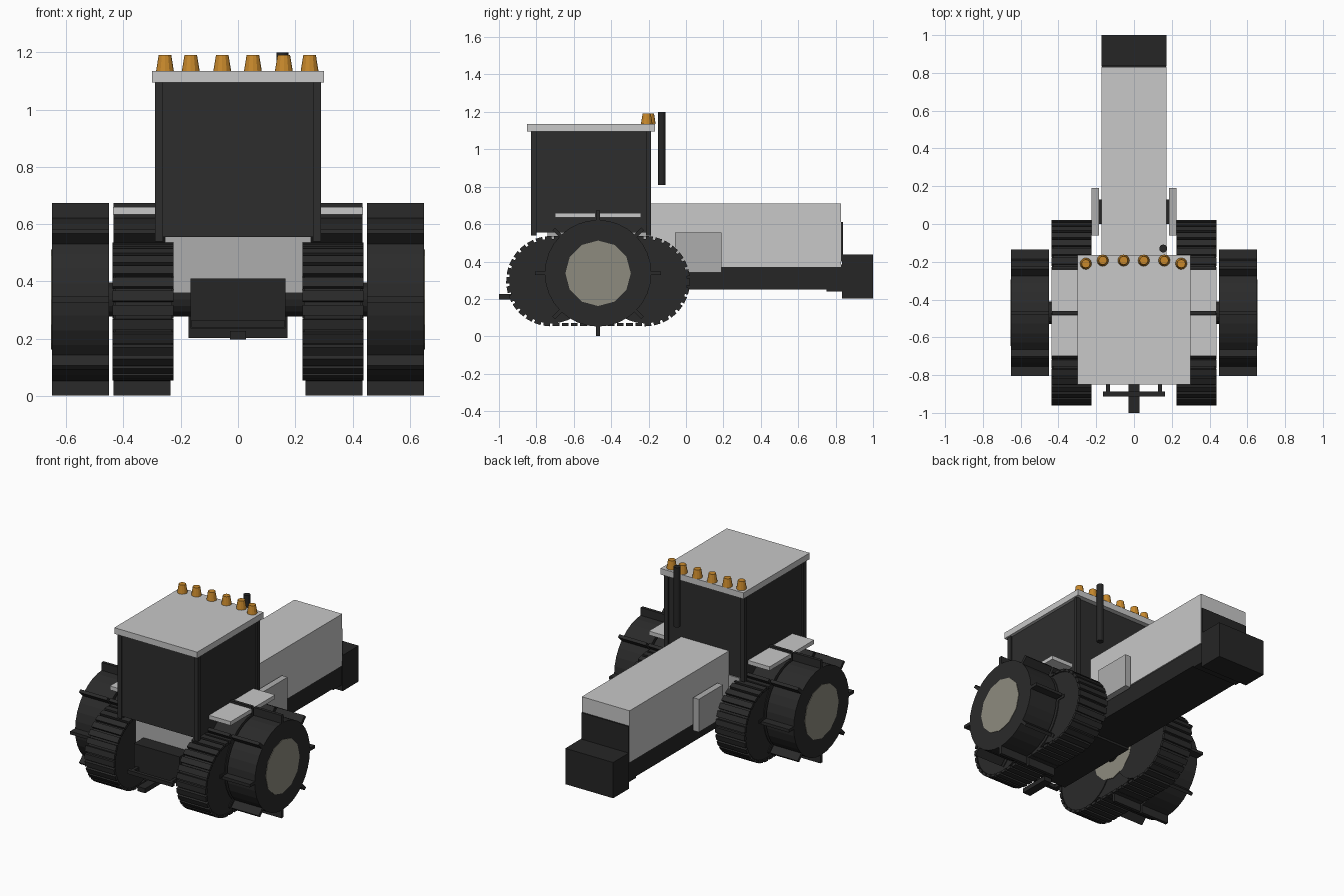
import bpy, math
from mathutils import Matrix, Vector

if "Cube" in bpy.data.objects:
    bpy.data.objects.remove(bpy.data.objects["Cube"])


def material(name, rgb):
    m = bpy.data.materials.new(name)
    m.diffuse_color = (*rgb, 1)
    m.use_nodes = True
    m.node_tree.nodes["Principled BSDF"].inputs["Base Color"].default_value = m.diffuse_color
    return m


LIGHT = material("light_grey_paint", (0.58, 0.58, 0.58))
MID = material("mid_grey_paint", (0.42, 0.42, 0.42))
GLASS = material("dark_cab", (0.027, 0.027, 0.027))
RUBBER = material("black_rubber", (0.023, 0.023, 0.023))
METAL = material("black_metal", (0.019, 0.019, 0.019))
HUB = material("beige_hub", (0.27, 0.26, 0.21))
AMBER = material("amber_beacon", (0.58, 0.25, 0.025))


def box(name, x, y, z, mat):
    """Box from (min, max) pairs."""
    verts = [(a, b, c) for a in x for b in y for c in z]
    faces = [(0, 1, 3, 2), (4, 6, 7, 5), (0, 4, 5, 1),
             (2, 3, 7, 6), (0, 2, 6, 4), (1, 5, 7, 3)]
    me = bpy.data.meshes.new(name)
    me.from_pydata(verts, [], faces)
    me.materials.append(mat)
    ob = bpy.data.objects.new(name, me)
    bpy.context.collection.objects.link(ob)
    return ob


def tube(name, centre, r1, r2, depth, sides, mat, along_x=False):
    rot = (0, math.pi / 2, 0) if along_x else (0, 0, 0)
    bpy.ops.mesh.primitive_cone_add(vertices=sides, radius1=r1, radius2=r2,
                                    depth=depth, location=centre, rotation=rot)
    ob = bpy.context.object
    ob.name = name
    ob.data.materials.append(mat)
    return ob


def mirrored_box(name, x, y, z, mat):
    box(name + "_right", x, y, z, mat)
    box(name + "_left", (-x[1], -x[0]), y, z, mat)


def bar_at(name, x, y, z, angle, length, thick, mat):
    """Cross bar spanning x, with its thick axis pointing along angle in the yz plane."""
    ob = box(name, x, (-thick / 2, thick / 2), (-length / 2, length / 2), mat)
    ob.matrix_world = Matrix.Translation((0, y, z)) @ Matrix.Rotation(angle, 4, 'X')
    return ob


# Cab, corner posts, roof and lower body
box("cab", (-0.28, 0.28), (-0.823, -0.197), (0.555, 1.095), GLASS)
for y in ((-0.83, -0.80), (-0.215, -0.188)):
    mirrored_box("cab_post", (0.262, 0.29), y, (0.54, 1.095), GLASS)
box("roof", (-0.30, 0.30), (-0.85, -0.165), (1.095, 1.135), LIGHT)
box("cab_floor", (-0.255, 0.255), (-0.74, -0.19), (0.53, 0.555), MID)
box("cab_base", (-0.225, 0.225), (-0.74, -0.19), (0.36, 0.53), MID)

# Beacons along the front of the roof
for i, x in enumerate((-0.255, -0.165, -0.055, 0.052, 0.16, 0.25)):
    y = -0.21 if i in (0, 5) else -0.193
    tube("beacon", (x, y, 1.1625), 0.031, 0.022, 0.055, 12, AMBER)

# Hood, side panels, grille and exhaust
box("hood", (-0.173, 0.173), (-0.20, 0.83), (0.37, 0.71), LIGHT)
mirrored_box("side_panel", (0.185, 0.226), (-0.06, 0.19), (0.34, 0.555), MID)
mirrored_box("panel_bracket", (0.17, 0.19), (0.0, 0.13), (0.40, 0.50), METAL)
box("grille", (-0.17, 0.17), (0.83, 0.839), (0.40, 0.61), METAL)
tube("exhaust", (0.155, -0.13, 1.005), 0.021, 0.021, 0.39, 16, METAL)

# Chassis and front weight
box("chassis", (-0.165, 0.165), (-0.84, 0.75), (0.25, 0.37), METAL)
box("rear_housing", (-0.165, 0.165), (-0.84, -0.25), (0.235, 0.41), METAL)
box("front_mount", (-0.165, 0.165), (0.75, 0.835), (0.24, 0.385), METAL)
box("front_weight", (-0.173, 0.173), (0.835, 1.0), (0.203, 0.437), METAL)

# Rear hitch
mirrored_box("hitch_arm", (0.128, 0.148), (-0.90, -0.83), (0.24, 0.265), METAL)
box("hitch_bar", (-0.163, 0.163), (-0.912, -0.888), (0.24, 0.265), METAL)
box("drawbar", (-0.028, 0.028), (-1.0, -0.80), (0.197, 0.227), METAL)

# Fenders, two plates on each side
for y in ((-0.70, -0.483), (-0.462, -0.24)):
    mirrored_box("fender", (0.28, 0.437), y, (0.634, 0.66), LIGHT)

# Big wheels: paired tyres, hub discs and eight lugs each
CY, CZ = -0.47, 0.337
tube("axle", (0, CY, CZ), 0.06, 0.06, 1.0, 16, METAL, True)
for side in (-1, 1):
    for inner, outer in ((0.235, 0.435), (0.45, 0.65)):
        tube("tyre", (side * (inner + outer) / 2, CY, CZ), 0.285, 0.285,
             outer - inner, 32, RUBBER, True)
        span = tuple(sorted((side * inner, side * outer)))
        for k in range(8):
            a = k * math.pi / 4
            bar_at("tyre_lug", span, CY - 0.303 * math.sin(a), CZ + 0.303 * math.cos(a),
                   a, 0.066, 0.02, RUBBER)
    for x in (0.233, 0.649):
        tube("hub", (side * x, CY, CZ), 0.175, 0.175, 0.008, 12, HUB, True)

# Crawler wheels with a ring of tread bars around each pair
R, HALF, TZ = 0.232, 0.25, 0.295
ARC = math.pi * R
TOTAL = 2 * ARC + 4 * HALF
COUNT = 50


def track_point(s):
    """Position and outward angle at distance s around the track loop."""
    if s < 2 * HALF:
        return HALF - s, R, 0.0
    s -= 2 * HALF
    if s < ARC:
        a = s / R
        return -HALF - R * math.sin(a), R * math.cos(a), a
    s -= ARC
    if s < 2 * HALF:
        return -HALF + s, -R, math.pi
    a = math.pi + (s - 2 * HALF) / R
    return HALF - R * math.sin(a), R * math.cos(a), a


for side in (-1, 1):
    for dy in (-HALF, HALF):
        tube("crawler_wheel", (side * 0.33, CY + dy, TZ), 0.226, 0.226, 0.2, 32, RUBBER, True)
    span = tuple(sorted((side * 0.225, side * 0.438)))
    for k in range(COUNT):
        y, z, a = track_point((k + 0.5) * TOTAL / COUNT)
        bar_at("tread_bar", span, CY + y, TZ + z, a, 0.018, 0.036, RUBBER)
